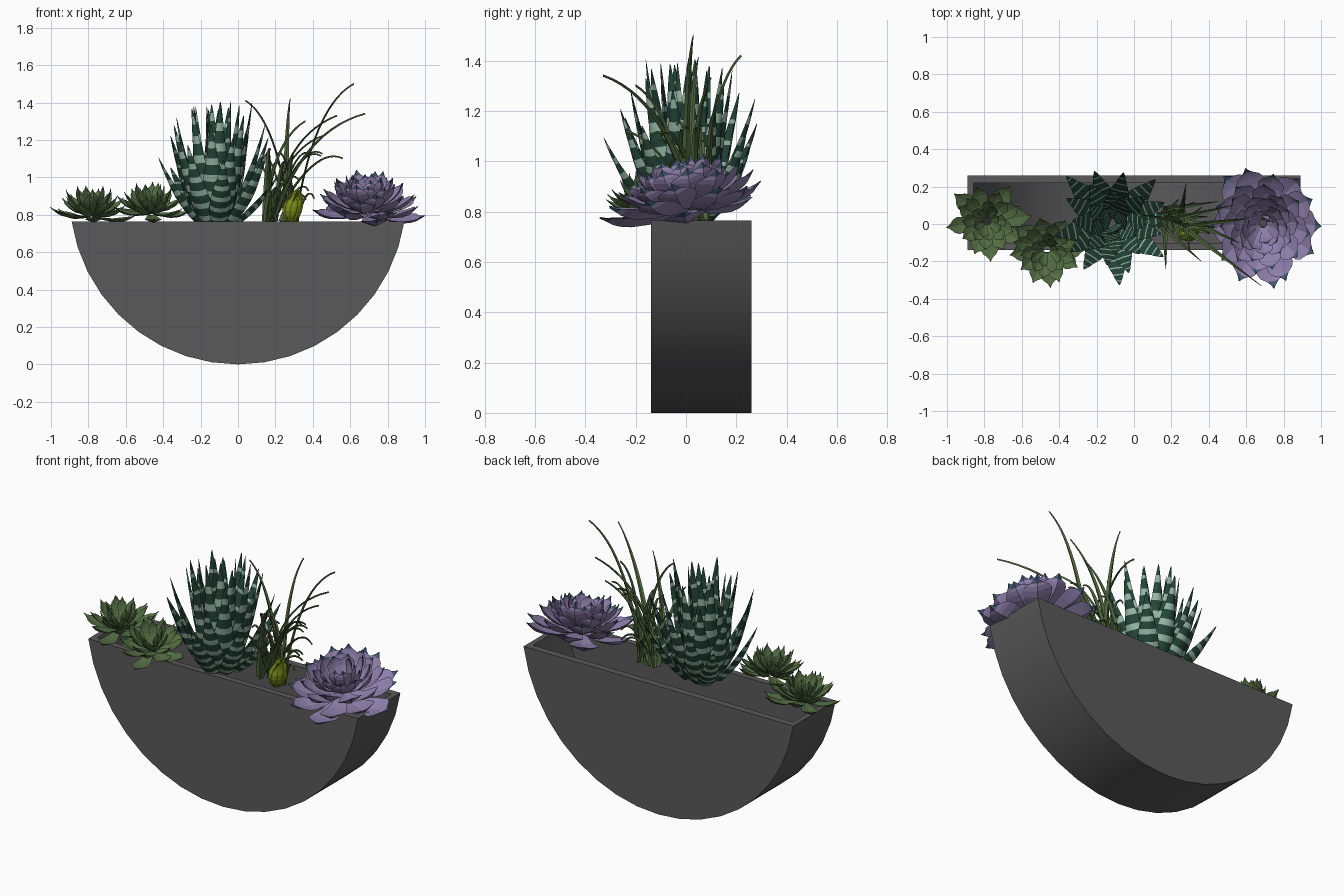
import bpy, bmesh, math, random
from mathutils import Vector, Matrix

if "Cube" in bpy.data.objects:
    bpy.data.objects.remove(bpy.data.objects["Cube"])

random.seed(4)
GOLDEN = math.radians(137.508)


def mat(name, r, g, b):
    m = bpy.data.materials.new(name)
    m.diffuse_color = (r, g, b, 1)
    m.use_nodes = True
    m.node_tree.nodes["Principled BSDF"].inputs["Base Color"].default_value = m.diffuse_color
    return m


POT = mat("charcoal", .1, .1, .1)
PURPLE = mat("lilac", .28, .22, .42)
TIP = mat("slate blue tip", .06, .10, .17)
GREEN = mat("leaf green", .085, .15, .055)
DARK = mat("deep green", .018, .062, .042)
STRIPE = mat("pale stripe", .30, .47, .37)
GRASS = mat("grass green", .075, .13, .045)
BUD = mat("yellow green", .20, .27, .01)


def finish(name, bm, mats, smooth=None):
    bmesh.ops.recalc_face_normals(bm, faces=bm.faces[:])
    me = bpy.data.meshes.new(name)
    bm.to_mesh(me)
    bm.free()
    for m in mats:
        me.materials.append(m)
    ob = bpy.data.objects.new(name, me)
    bpy.context.collection.objects.link(ob)
    if smooth:
        bpy.ops.object.select_all(action='DESELECT')
        ob.select_set(True)
        bpy.context.view_layer.objects.active = ob
        bpy.ops.object.shade_smooth_by_angle(angle=math.radians(smooth))
    return ob


def leaf(bm, pts, side, stations, section, pick=lambda k, t, j: 0, M=Matrix()):
    """Sweep a section along a quadratic curve; stations = (t, width, thickness)."""
    a, b, c = pts
    rings = []
    for t, w, h in stations:
        p = a * (1 - t) ** 2 + b * 2 * t * (1 - t) + c * t * t
        tan = ((b - a) * (1 - t) + (c - b) * t).normalized()
        nrm = tan.cross(side).normalized()
        rings.append([bm.verts.new(M @ (p + side * w * u + nrm * h * v)) for u, v in section])
    n = len(section)
    for k in range(len(rings) - 1):
        for j in range(n):
            f = bm.faces.new((rings[k][j], rings[k][(j + 1) % n],
                              rings[k + 1][(j + 1) % n], rings[k + 1][j]))
            f.material_index = pick(k, stations[k][0], j)
    bm.faces.new(rings[0])
    bm.faces.new(rings[-1]).material_index = pick(len(rings), 1, 0)


def polar(az, r, z):
    return Vector((math.cos(az) * r, math.sin(az) * r, z))


# Half-round trough: outer shell, rim and hollow interior
def arc(radius, y):
    a = math.acos(.135 / radius)
    return [(radius * math.sin(a * i / 9), y, .9 - radius * math.cos(a * i / 9))
            for i in range(-9, 10)]


bm = bmesh.new()
of, ob_, inf, inb = [[bm.verts.new(p) for p in arc(r, y)]
                     for r, y in ((.9, -.14), (.9, .26), (.868, -.102), (.868, .218))]
for f, b in ((of, ob_), (inf, inb)):
    for i in range(18):
        bm.faces.new((f[i], f[i + 1], b[i + 1], b[i]))
    bm.faces.new(f)
    bm.faces.new(b)
for o, i in ((of, inf), (ob_, inb)):
    bm.faces.new((o[0], o[-1], i[-1], i[0]))
for k in (0, -1):
    bm.faces.new((of[k], ob_[k], inb[k], inf[k]))
finish("trough_pot", bm, [POT], 30)

VEE = [(-1, 1.2), (0, 0), (1, 1.2), (0, -1)]
ROUND = [(-1, .1), (0, .2), (1, .1), (.6, -.7), (0, -1), (-.6, -.7)]


# Rosette succulents
def rosette(name, centre, tilt, count, length, inner, width, lift, stretch, shape, mats):
    bm = bmesh.new()
    M = (Matrix.Translation(centre) @ Matrix.Rotation(math.radians(tilt), 4, 'X')
         @ Matrix.Diagonal((1, stretch, 1, 1)))
    for i in range(count):
        t = i / (count - 1)
        az = i * GOLDEN + random.uniform(-.12, .12)
        el = math.radians(4 + 70 * t + random.uniform(-5, 5))
        L = (length + (inner - length) * t) * random.uniform(.92, 1.05)
        w = width * (1 - .5 * t)
        base = polar(az, .02, lift * t)
        e1 = el - .36
        pts = (base, base + polar(az, L * .62 * math.cos(e1), L * .62 * math.sin(e1)),
               base + polar(az, L * math.cos(el), L * math.sin(el)))
        side = polar(az + math.pi / 2, 1, 0)
        leaf(bm, pts, side, [(s, w * q, .16 * w * q + .001) for s, q in shape], VEE,
             lambda k, s, j: int(len(mats) > 1 and s > .86), M)
    finish(name, bm, mats)


WIDE = [(0, .3), (.35, .7), (.58, .98), (.72, 1), (.81, .8), (.87, .42), (.93, .2), (1, .03)]
POINTED = [(0, .35), (.4, .85), (.62, 1), (.76, .75), (.85, .35), (.92, .15), (1, .02)]
rosette("purple_rosette", (.69, .01, .80), 13, 46, .30, .18, .08, .04, 1.13, WIDE, [PURPLE, TIP])
rosette("left_green_rosette", (-.785, .015, .785), 4, 30, .215, .14, .05, .03, 1, POINTED, [GREEN])
rosette("front_green_rosette", (-.465, -.13, .80), 13, 30, .2, .14, .05, .03, 1, POINTED, [GREEN])

# Striped aloe: thick tapering leaves with pale cross bands, wider on the outer side
bm = bmesh.new()
N, SEG = 32, 30
for i in range(N):
    t = i / (N - 1)
    az = i * GOLDEN + random.uniform(-.12, .12)
    tip_r = .345 - .28 * t ** 1.4 + random.uniform(-.025, .015)
    tip_z = .775 + (.25 + .37 * min(1, t * 1.5) ** .75) * random.uniform(.92, 1.02)
    base_r = .09 * (1 - t) + .015
    C = Vector((-.115, 0, 0))
    pts = (C + polar(az, base_r, .765),
           C + polar(az, base_r + (tip_r - base_r) * .62, .765 + (tip_z - .765) * .48),
           C + polar(az, tip_r, tip_z))
    st = []
    for k in range(SEG + 1):
        s = k / SEG
        w = .057 * (.72 + .28 * math.sin(math.pi * min(1, s / .7))) * (1 - s ** 2.8) + .002
        st.append((s, w, w * .5))
    phase = random.randint(0, 4)
    leaf(bm, pts, polar(az + math.pi / 2, 1, 0), st, ROUND,
         lambda k, s, j: int(k < SEG - 2 and (k + phase) % 5 < (2 if j > 1 else 1)))
finish("striped_aloe", bm, [DARK, STRIPE], 50)

# Grass tuft: long blades to chosen tips, then short arching ones
blades = [((.62, .03, 1.5), .3), ((.04, .05, 1.41), .3), ((.28, .22, 1.42), .2),
          ((.68, -.33, 1.34), .3), ((.53, .1, 1.33), .15), ((.36, -.2, 1.3), .2),
          ((.56, -.1, 1.1), .6), ((.17, -.24, 1.12), .5), ((.45, .12, 1.22), .3)]
for i in range(18):
    a = i * GOLDEN
    r = random.uniform(.07, .2)
    blades.append(((.28 + r * math.cos(a), .01 + r * math.sin(a) * .75,
                    random.uniform(.88, 1.15)), .6))
bm = bmesh.new()
for tip, bow in blades:
    tip = Vector(tip)
    a = Vector((.23 + random.uniform(-.09, .09), .02 + random.uniform(-.06, .06), .765))
    d = tip - a
    b = a + Vector((d.x * bow, d.y * bow, d.z * (.75 + .3 * bow) + (.1 if bow > .5 else 0)))
    side = Vector((-d.y, d.x, 0)).normalized()
    leaf(bm, (a, b, tip), side,
         [(k / 14, .015 * (1 - (k / 14) ** 1.6) + .0012, .004) for k in range(15)], VEE)
finish("grass_tuft", bm, [GRASS])

# Small yellow-green bud of closed leaves
bm = bmesh.new()
for i in range(9):
    az = i * math.tau / 9
    c = Vector((.285, -.04, 0))
    r = .08
    pts = (c + polar(az, .02, .765), c + polar(az, r, .85),
           Vector((.32, -.04, .93 - .02 * (i % 2))) + polar(az, .006, 0))
    leaf(bm, pts, polar(az + math.pi / 2, 1, 0),
         [(k / 6, .02 * math.sin(math.pi * (.15 + .83 * k / 6)), .008) for k in range(7)], ROUND)
finish("yellow_bud", bm, [BUD])
